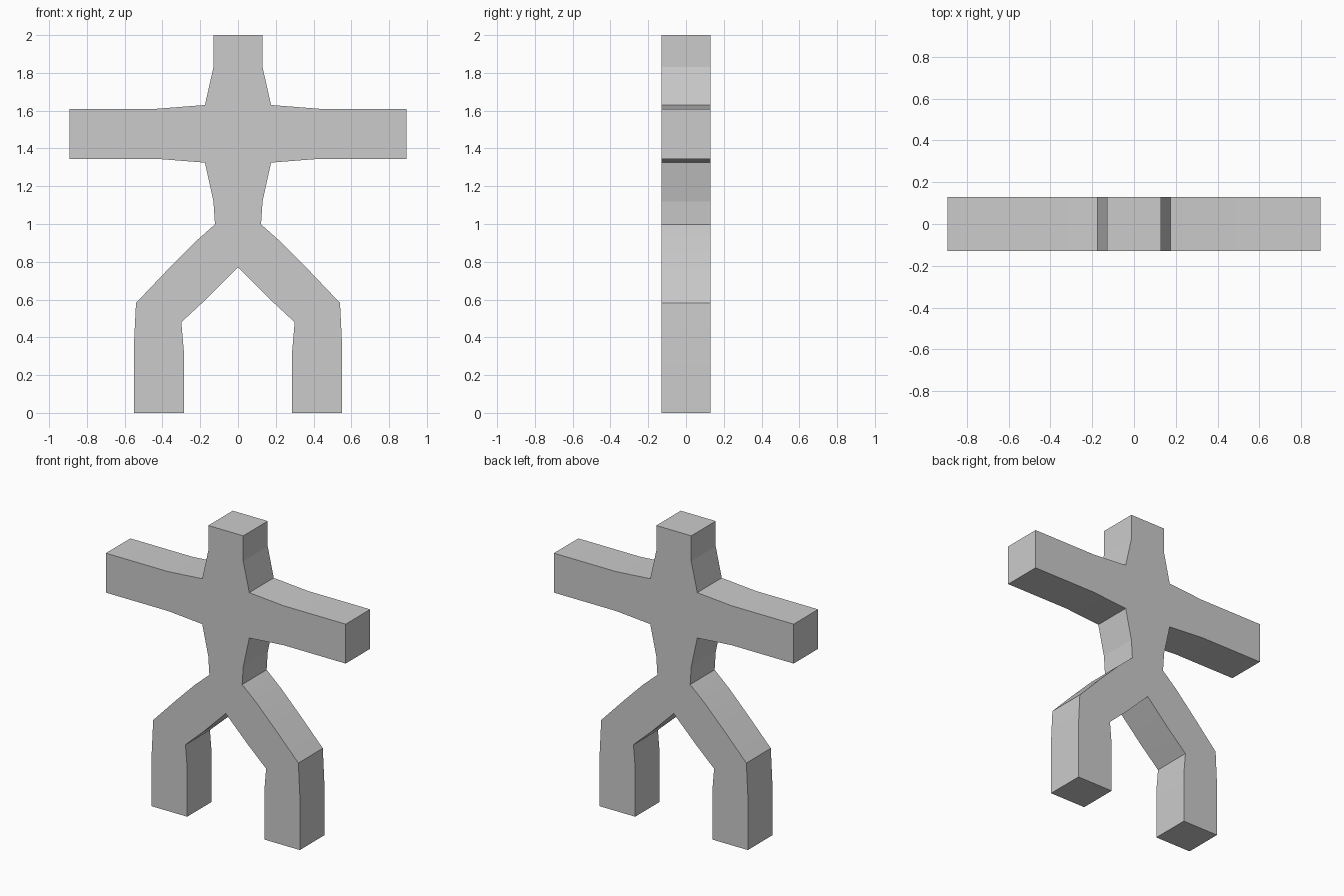
import bpy
import bmesh

if "Cube" in bpy.data.objects:
    bpy.data.objects.remove(bpy.data.objects["Cube"])

DEPTH = 0.26

grey = bpy.data.materials.new("plain grey")
grey.diffuse_color = (0.6, 0.6, 0.6, 1.0)
grey.use_nodes = True
grey.node_tree.nodes["Principled BSDF"].inputs["Base Color"].default_value = grey.diffuse_color

# Right half of the outline, from head top down to the crotch
half = [
    (0.13, 2.00), (0.13, 1.83), (0.175, 1.63),               # head and neck
    (0.43, 1.61), (0.892, 1.61), (0.892, 1.345), (0.43, 1.345),  # arm
    (0.175, 1.325), (0.13, 1.12), (0.122, 0.998),            # waist
    (0.23, 0.902), (0.38, 0.75), (0.54, 0.582),              # outer thigh
    (0.551, 0.36), (0.551, 0.0), (0.287, 0.0), (0.287, 0.33),  # lower leg
    (0.30, 0.48), (0.165, 0.605),                            # inner thigh
]
outline = half + [(0.0, 0.77)] + [(-x, z) for x, z in reversed(half)]

# Flat figure face, extruded front to back
bm = bmesh.new()
face = bm.faces.new([bm.verts.new((x, -DEPTH / 2, z)) for x, z in outline])
result = bmesh.ops.extrude_face_region(bm, geom=[face], use_keep_orig=True)
moved = [g for g in result["geom"] if isinstance(g, bmesh.types.BMVert)]
bmesh.ops.translate(bm, verts=moved, vec=(0, DEPTH, 0))
bmesh.ops.recalc_face_normals(bm, faces=bm.faces)
bmesh.ops.triangulate(bm, faces=[f for f in bm.faces if len(f.verts) > 4])

mesh = bpy.data.meshes.new("figure_body")
bm.to_mesh(mesh)
bm.free()
mesh.materials.append(grey)
body = bpy.data.objects.new("figure_body", mesh)
bpy.context.collection.objects.link(body)

# Soft bends along the limbs, crisp corners elsewhere
bpy.context.view_layer.objects.active = body
body.select_set(True)
bpy.ops.object.shade_smooth_by_angle(angle=0.1)
